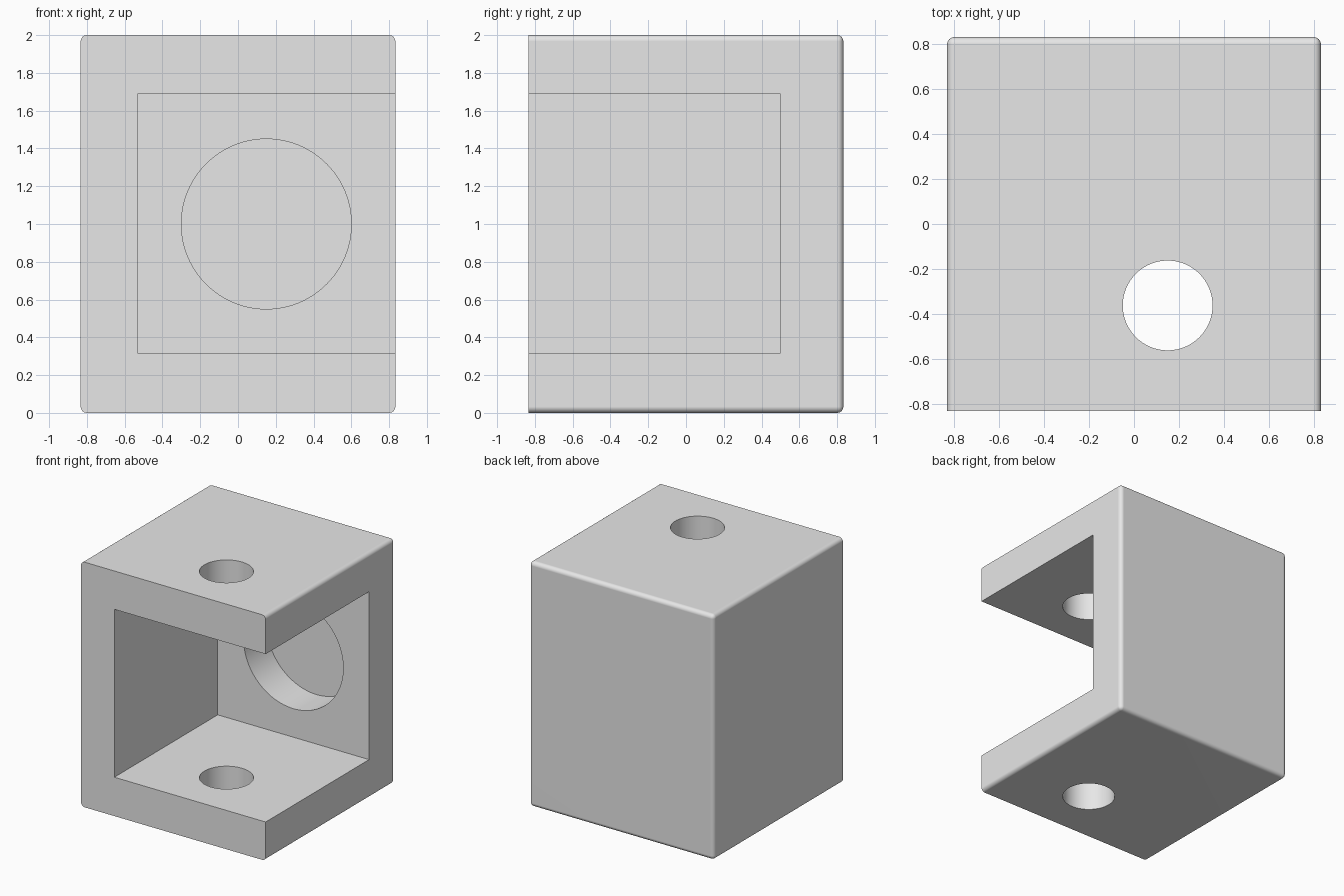
import bpy
import bmesh
from math import pi, radians
from mathutils import Matrix, Vector

cube = bpy.data.objects.get("Cube")
if cube:
    bpy.data.objects.remove(cube, do_unlink=True)

HALF = 0.833      # half width and half depth of the block
HEIGHT = 2.0

grey = bpy.data.materials.new("plain grey")
grey.use_nodes = True
grey.diffuse_color = (0.8, 0.8, 0.8, 1)
grey.node_tree.nodes["Principled BSDF"].inputs["Base Color"].default_value = (0.8, 0.8, 0.8, 1)


def make_object(name, bm):
    mesh = bpy.data.meshes.new(name)
    bm.to_mesh(mesh)
    bm.free()
    mesh.materials.append(grey)
    obj = bpy.data.objects.new(name, mesh)
    bpy.context.collection.objects.link(obj)
    return obj


def box_mesh(low, high):
    low, high = Vector(low), Vector(high)
    bm = bmesh.new()
    matrix = Matrix.Translation((low + high) / 2) @ Matrix.Diagonal((*(high - low), 1))
    bmesh.ops.create_cube(bm, size=1, matrix=matrix)
    return bm


def cylinder_mesh(centre, radius, depth, turn=Matrix()):
    bm = bmesh.new()
    bmesh.ops.create_cone(bm, cap_ends=True, segments=96, radius1=radius, radius2=radius,
                          depth=depth, matrix=Matrix.Translation(centre) @ turn)
    return bm


# Block, rounded on every edge except around the front face
bm = box_mesh((-HALF, -HALF, 0), (HALF, HALF, HEIGHT))
rounded = [e for e in bm.edges if any(v.co.y > 0 for v in e.verts)]
bmesh.ops.bevel(bm, geom=rounded, offset=0.033, segments=6, profile=0.5, affect='EDGES')
bracket = make_object("bracket_block", bm)

# Cavity open to front and left, blind round pocket in the back wall, pin holes
cutters = [
    make_object("cavity_cutter", box_mesh((-0.533, -1, 0.317), (1, 0.5, 1.687))),
    make_object("pocket_cutter", cylinder_mesh((0.15, 0.5, 1.0), 0.45, 0.6,
                                               Matrix.Rotation(pi / 2, 4, 'X'))),
    make_object("pin_hole_cutter", cylinder_mesh((0.15, -0.363, 1.0), 0.2, 2.4)),
]

bpy.context.view_layer.objects.active = bracket
bracket.select_set(True)
for cutter in cutters:
    cutter.hide_render = True
    cut = bracket.modifiers.new(cutter.name, 'BOOLEAN')
    cut.operation = 'DIFFERENCE'
    cut.solver = 'EXACT'
    cut.object = cutter
    bpy.ops.object.modifier_apply(modifier=cut.name)
    bpy.data.objects.remove(cutter, do_unlink=True)

# Smooth the curved surfaces and keep the flat ones flat
bpy.ops.object.shade_smooth_by_angle(angle=radians(30))
normals = bracket.modifiers.new("weighted_normals", 'WEIGHTED_NORMAL')
normals.keep_sharp = True
